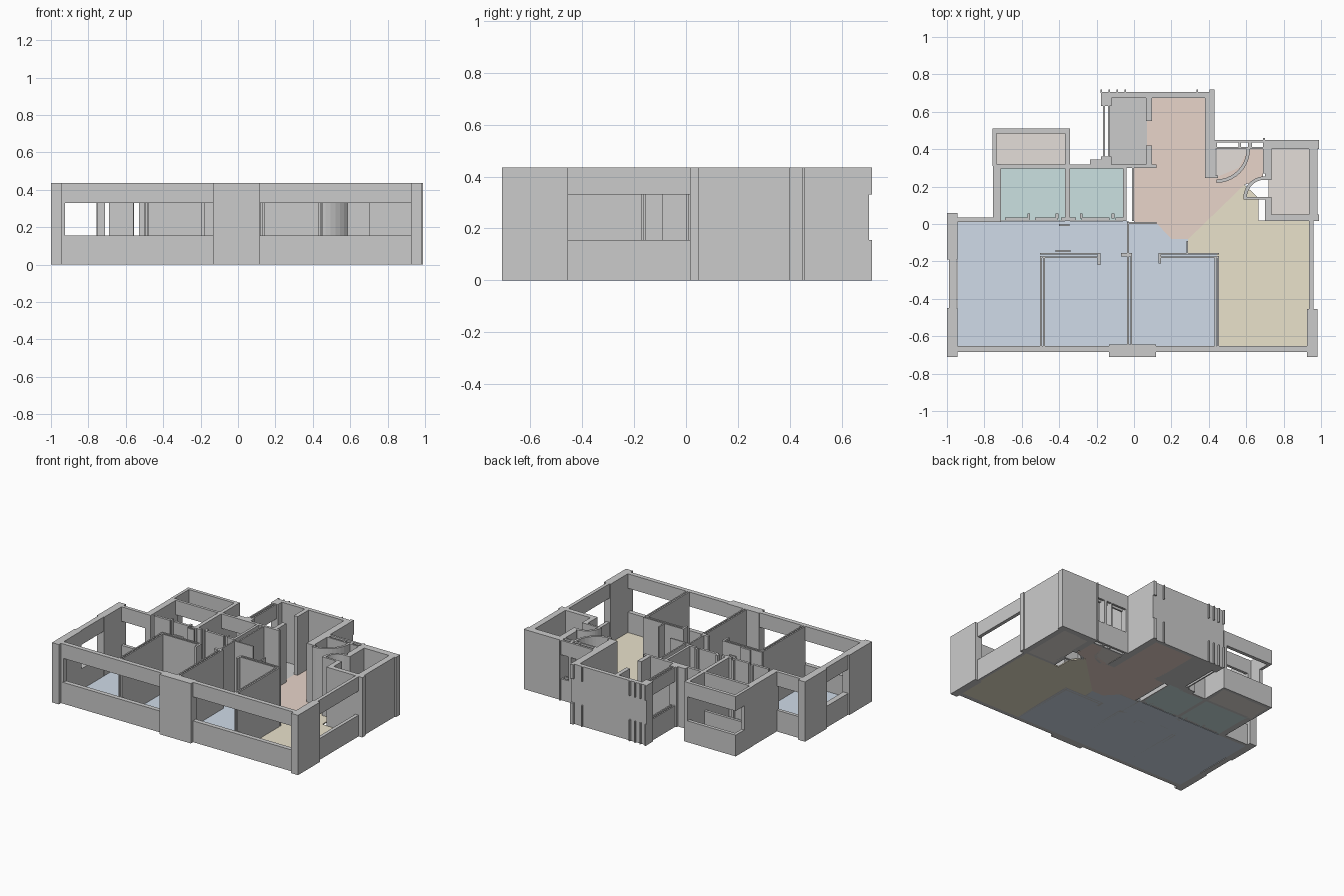
import bpy, bmesh, math

if "Cube" in bpy.data.objects:
    bpy.data.objects.remove(bpy.data.objects["Cube"])

H, SILL, HEAD = 0.435, 0.155, 0.33
FULL = [(0, H)]
OPEN = [(0, SILL), (HEAD, H)]


def finish(name, bm):
    bmesh.ops.recalc_face_normals(bm, faces=bm.faces)
    me = bpy.data.meshes.new(name)
    bm.to_mesh(me)
    bm.free()
    ob = bpy.data.objects.new(name, me)
    bpy.context.collection.objects.link(ob)
    return ob


def prism(bm, pts, z0, z1):
    f = bm.faces.new([bm.verts.new((x, y, z0)) for x, y in pts])
    r = bmesh.ops.extrude_face_region(bm, geom=[f], use_keep_orig=True)
    for v in r['geom']:
        if isinstance(v, bmesh.types.BMVert):
            v.co.z = z1


def rect(x0, x1, y0, y1):
    return [(x0, y0), (x1, y0), (x1, y1), (x0, y1)]


def walls(name, rects, bands=FULL):
    """Plan rectangles (x0, x1, y0, y1) raised through each height band."""
    bm = bmesh.new()
    for r in rects:
        for z0, z1 in bands:
            prism(bm, rect(*r), z0, z1)
    return finish(name, bm)


def arc_wall(name, cx, cy, radius, a0, a1, t=0.018, n=10):
    bm = bmesh.new()
    ang = [math.radians(a0 + (a1 - a0) * i / n) for i in range(n + 1)]
    pts = [(cx + radius * math.cos(a), cy + radius * math.sin(a)) for a in ang]
    pts += [(cx + (radius - t) * math.cos(a), cy + (radius - t) * math.sin(a)) for a in reversed(ang)]
    prism(bm, pts, 0, H)
    finish(name, bm)


def material(name, rgb):
    m = bpy.data.materials.new(name)
    m.diffuse_color = (*rgb, 1)
    m.use_nodes = True
    m.node_tree.nodes["Principled BSDF"].inputs["Base Color"].default_value = m.diffuse_color
    return m


def floor(name, pts, mat):
    bm = bmesh.new()
    prism(bm, pts, 0, 0.008)
    finish(name, bm).data.materials.append(mat)


# Floors
blue = material("bedroom_blue", (.63, .71, .81))
yellow = material("living_yellow", (.82, .76, .60))
orange = material("hall_orange", (.81, .66, .59))
teal = material("bath_teal", (.60, .75, .75))
beige = material("balcony_beige", (.77, .73, .69))
sage = material("utility_grey", (.70, .71, .68))
floor("bedroom_floor_left", rect(-.945, -.365, -.655, .015), blue)
floor("bedroom_floor_middle", rect(-.365, -.03, -.655, .015), blue)
floor("bedroom_floor_right", [(-.03, -.655), (.445, -.655), (.445, -.155), (.29, -.155),
                              (.29, -.08), (.20, -.08), (.12, .005), (-.03, .005)], blue)
floor("living_floor_left", [(.445, -.655), (.665, -.655), (.665, .14), (.59, .21),
                            (.29, -.08), (.29, -.155), (.445, -.155)], yellow)
floor("living_floor_right", rect(.665, .94, -.655, .02), yellow)
floor("hall_floor", [(0, .005), (.12, .005), (.20, -.08), (.29, -.08), (.59, .21), (.69, .24),
                     (.69, .40), (.61, .40), (.56, .30), (.44, .25), (.38, .25), (.38, .68),
                     (.07, .68), (.07, .30), (0, .30)], orange)
floor("entry_floor", rect(.44, .61, .25, .40), beige)
floor("utility_floor", rect(-.13, .07, .31, .68), sage)
floor("bath_floor_left", rect(-.715, -.36, .02, .31), teal)
floor("bath_floor_right", rect(-.345, -.05, .02, .31), teal)
floor("balcony_floor_left", rect(-.745, -.36, .31, .49), beige)
floor("balcony_floor_right", rect(.72, .94, .04, .41), beige)

# Outer piers and solid walls
walls("corner_piers", [(-1, -.945, -.71, -.45), (-1, -.945, -.19, .06), (.925, .98, -.71, -.455),
                       (-.134, .118, -.71, -.645), (-.945, -.925, -.684, -.652)])
walls("front_window_wall", [(-.945, -.134, -.685, -.652), (.118, .925, -.685, -.652)], OPEN)
walls("left_window_wall", [(-.99, -.95, -.45, -.19)], OPEN)
walls("right_window_wall", [(.935, .96, -.455, .015)], OPEN)
walls("bedroom_back_window_wall", [(-.945, -.755, .01, .035)], OPEN)
walls("right_balcony_walls", [(.935, .98, .015, .45), (.70, .98, .40, .45), (.70, .99, .015, .05),
                              (.70, .735, .015, .14), (.70, .735, .24, .45), (.98, .99, .40, .45)])

# Back block
walls("back_block_walls", [(-.176, .43, .675, .705), (.38, .43, .25, .705), (-.176, -.12, .63, .70),
                           (-.176, -.12, .31, .36), (-.235, -.12, .31, .345), (-.12, .12, .30, .318),
                           (.065, .095, .55, .675), (.065, .095, .31, .42)])
walls("utility_window_wall", [(-.165, -.155, .36, .63), (-.14, -.13, .36, .63)], OPEN)
walls("back_fins", [(x, x + .008, .70, .718) for x in (-.178, -.135, -.093, -.05, .335)]
      + [(.405, .43, .70, .718)], OPEN)

# Bathrooms
walls("bath_walls", [(-.755, -.71, .01, .32), (-.37, -.343, .015, .32), (-.058, -.04, .015, .32),
                     (-.01, 0, .015, .30), (-.69, -.56, .018, .036), (-.53, -.41, .018, .036),
                     (-.39, -.31, .018, .036), (-.28, -.13, .018, .036), (-.10, -.04, .018, .036)])
walls("bath_back_window_wall", [(-.71, -.37, .298, .318), (-.343, -.058, .298, .318)], OPEN)
walls("bath_door_leaves", [(-.57, -.555, .03, .055), (-.42, -.405, .03, .055), (-.40, -.345, -.012, 0),
                           (-.29, -.275, .03, .055), (-.12, -.105, .03, .055)])

# Left balcony with its corner window
walls("left_balcony_walls", [(-.757, -.735, .31, .41), (-.37, -.343, .31, .51)])
walls("left_balcony_window_wall", [(-.757, -.735, .41, .51), (-.735, -.37, .485, .51)], OPEN)

# Bedroom partitions: double-leaf walls with a narrow cavity
leaves = []
for x0, x1, top in ((-.503, -.476, -.17), (-.037, -.01, -.155), (.43, .455, -.17)):
    leaves += [(x0, x0 + .010, -.655, top), (x1 - .010, x1, -.655, top)]
for x0, x1 in ((-.503, -.19), (.14, .455)):
    leaves += [(x0, x1, -.163, -.154), (x0, x1, -.183, -.174)]
walls("bedroom_partitions", leaves)
walls("hall_partitions", [(-.037, -.027, -.16, .01), (-.037, .12, 0, .01), (-.42, -.34, -.15, -.138),
                          (-.07, -.01, -.175, -.155), (.28, .29, -.155, -.09)])
walls("bedroom_door_frames", [(-.195, -.18, -.22, -.155), (.13, .145, -.21, -.155)])

# Entry: double window skin, shaft, curved walls
walls("entry_window_wall", [(.43, .70, .435, .45), (.43, .70, .40, .412)], OPEN)
walls("entry_posts", [(.43, .445, .40, .45), (.56, .572, .40, .45), (.61, .63, .40, .45),
                      (.69, .70, .27, .46)])
walls("entry_shaft", [(.38, .392, .25, .40), (.425, .437, .25, .40), (.38, .45, .245, .258)])
arc_wall("entry_curved_wall", .44, .40, .18, -90, 0)
arc_wall("niche_curved_wall", .70, .14, .115, 90, 180)
walls("niche_base", [(.585, .735, .13, .145), (.69, .735, .235, .25)])
